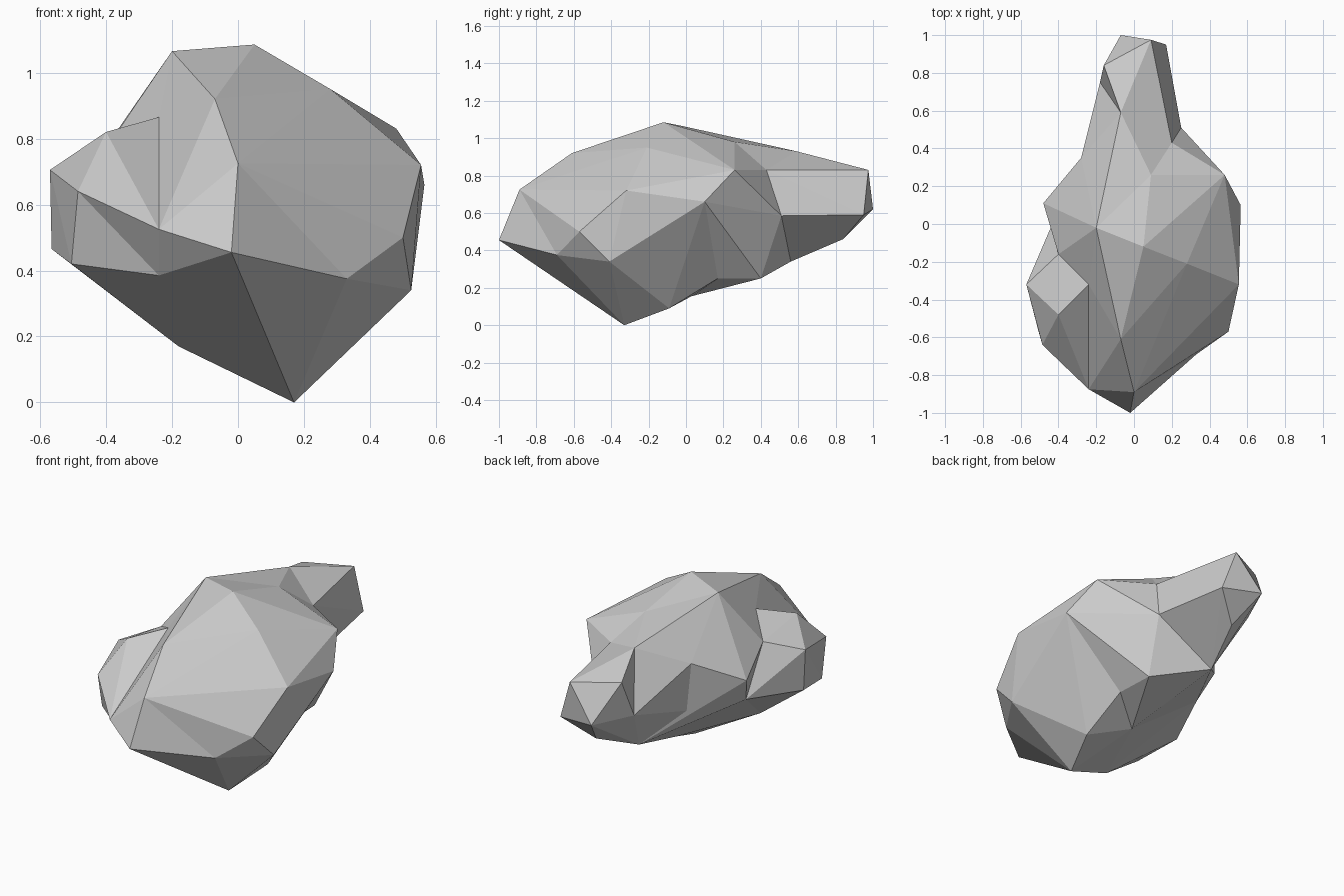
import bpy, bmesh

if "Cube" in bpy.data.objects:
    bpy.data.objects.remove(bpy.data.objects["Cube"])

# Corner points of the boulder, grouped by region
P = {
    # crown and front
    "tip": (-.02, -1, .455), "brow": (0, -.89, .725), "ridge": (-.07, -.61, .92),
    "peak": (.05, -.12, 1.085), "peak2": (-.2, -.02, 1.065), "slope": (.28, -.21, .95),
    "crease_lo": (-.24, -.875, .525), "crease_hi": (-.24, -.32, .865),
    # right side
    "r1": (.555, -.32, .72), "r2": (.565, .1, .66), "r3": (.48, .26, .83),
    "r4": (.5, -.57, .5), "r5": (.33, -.69, .375), "r6": (.525, -.41, .34),
    # underside
    "foot": (.17, -.33, 0), "b1": (-.18, -.45, .17), "b2": (.26, -.09, .09),
    "b3": (.04, .03, .155), "b4": (.24, .17, .25), "b5": (.23, .4, .25), "b6": (-.08, .56, .34),
    # back tail
    "saddle": (.09, .26, .98), "k": (.2, .43, .83), "l": (.25, .51, .585), "q": (-.07, .59, .93),
    "t1": (.17, .95, .59), "t2": (.09, .975, .83), "t3": (-.07, 1, .62),
    "t4": (-.16, .84, .84), "t5": (-.18, .75, .615), "t6": (.01, .84, .46),
    # left shoulder
    "s1": (-.48, .11, .66), "s2": (-.28, .35, .8), "s3": (-.42, .03, .5), "s4": (-.27, .3, .5),
    # left knob
    "n1": (-.4, -.48, .82), "n2": (-.57, -.32, .705), "n3": (-.4, -.16, .77),
    "n4": (-.485, -.64, .64), "n5": (-.505, -.57, .42), "n6": (-.565, -.31, .465),
    "n7": (-.24, -.76, .385),
}

# Each lump is the convex hull of some corners
LUMPS = {
    "boulder": "brow ridge peak peak2 slope crease_lo crease_hi r1 r2 r3 r4 r5 r6 "
               "foot b1 b2 b3 b4 saddle n7",
    "front": "tip brow ridge crease_lo n7 b1 foot r5",
    "middle": "peak peak2 saddle r3 r2 k l s1 s2 s3 s4 b3 b4 b5 b6",
    "neck": "peak2 saddle k l q s2 s4 t5 b6",
    "tail": "q k l t1 t2 t3 t4 t5 t6 b6",
    "shoulder": "peak2 peak crease_hi n3 s1 s3 b1 b3",
    "knob_top": "crease_hi crease_lo n1 n2 n3 n4 n6 n7",
    "knob_base": "n2 n3 n4 n5 n6 n7 b1 s3",
}

stone = bpy.data.materials.new("grey stone")
stone.diffuse_color = (.6, .6, .6, 1)
stone.use_nodes = True
stone.node_tree.nodes["Principled BSDF"].inputs["Base Color"].default_value = stone.diffuse_color


def hull(name, keys):
    bm = bmesh.new()
    for k in keys.split():
        bm.verts.new(P[k])
    res = bmesh.ops.convex_hull(bm, input=bm.verts)
    loose = {g for g in res["geom_interior"] + res["geom_unused"]
             if isinstance(g, bmesh.types.BMVert)}
    bmesh.ops.delete(bm, geom=list(loose), context='VERTS')
    bmesh.ops.recalc_face_normals(bm, faces=bm.faces)
    me = bpy.data.meshes.new(name)
    bm.to_mesh(me)
    bm.free()
    me.materials.append(stone)
    ob = bpy.data.objects.new(name, me)
    bpy.context.collection.objects.link(ob)
    return ob


# Fuse the lumps into one stone
parts = [hull(n, k) for n, k in LUMPS.items()]
boulder = parts[0]
for p in parts[1:]:
    mod = boulder.modifiers.new("fuse_" + p.name, 'BOOLEAN')
    mod.operation, mod.solver, mod.object = 'UNION', 'EXACT', p
bpy.context.view_layer.update()
fused = bpy.data.meshes.new_from_object(
    boulder.evaluated_get(bpy.context.evaluated_depsgraph_get()))
boulder.modifiers.clear()
boulder.data = fused
for p in parts[1:]:
    bpy.data.objects.remove(p)
